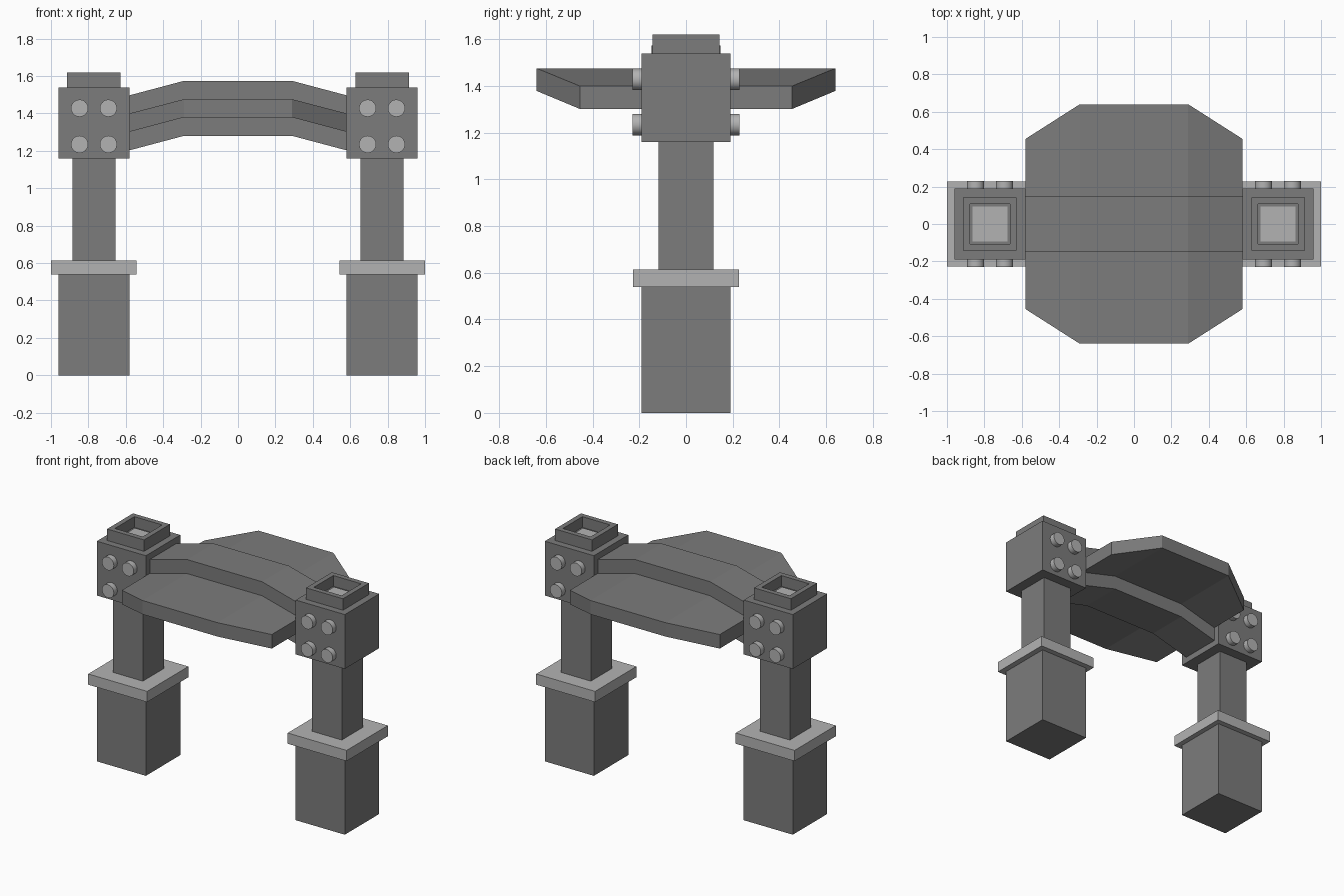
import bpy, bmesh, math

if "Cube" in bpy.data.objects:
    bpy.data.objects.remove(bpy.data.objects["Cube"])


def material(name, v):
    m = bpy.data.materials.new(name)
    m.diffuse_color = (v, v, v, 1)
    m.use_nodes = True
    m.node_tree.nodes["Principled BSDF"].inputs["Base Color"].default_value = m.diffuse_color
    return m


DARK = material("dark_grey", 0.2)
LIGHT = material("light_grey", 0.45)


def finish(name, bm, mat):
    bmesh.ops.recalc_face_normals(bm, faces=bm.faces)
    me = bpy.data.meshes.new(name)
    bm.to_mesh(me)
    bm.free()
    me.materials.append(mat)
    ob = bpy.data.objects.new(name, me)
    bpy.context.collection.objects.link(ob)
    return ob


def block(name, cx, hx, hy, z0, z1, mat, recess=None):
    """Box; recess = (rim width, depth) sinks a socket into the top."""
    bm = bmesh.new()
    bmesh.ops.create_cube(bm, size=1)
    for v in bm.verts:
        v.co = (cx + v.co.x * 2 * hx, v.co.y * 2 * hy, z0 + (v.co.z + 0.5) * (z1 - z0))
    if recess:
        bm.normal_update()
        top = [f for f in bm.faces if f.normal.z > 0.9]
        bmesh.ops.inset_region(bm, faces=top, thickness=recess[0])
        ext = bmesh.ops.extrude_face_region(bm, geom=top)
        bmesh.ops.delete(bm, geom=top, context='FACES_ONLY')
        for v in ext["geom"]:
            if isinstance(v, bmesh.types.BMVert):
                v.co.z -= recess[1]
    return finish(name, bm, mat)


def arched_strip(name, stations, mat):
    """Rectangular sections (x, y0, y1, z0, z1) joined along x."""
    bm = bmesh.new()
    rings = [[bm.verts.new(c) for c in ((x, a, l), (x, b, l), (x, b, h), (x, a, h))]
             for x, a, b, l, h in stations]
    for r, s in zip(rings, rings[1:]):
        for i in range(4):
            j = (i + 1) % 4
            bm.faces.new((r[i], r[j], s[j], s[i]))
    bm.faces.new(rings[0])
    bm.faces.new(rings[-1])
    return finish(name, bm, mat)


for side, s in (("left", -1), ("right", 1)):
    # stacked post
    cx = s * 0.77
    block(side + "_base", cx, 0.19, 0.19, 0, 0.54, DARK)
    block(side + "_collar", s * 0.772, 0.228, 0.228, 0.54, 0.615, LIGHT)
    block(side + "_column", cx, 0.116, 0.118, 0.615, 1.16, DARK)
    block(side + "_head", cx, 0.19, 0.19, 1.16, 1.54, DARK)
    # cap with a light socket floor
    block(side + "_cap", cx, 0.143, 0.143, 1.54, 1.62, DARK, recess=(0.05, 0.075))
    block(side + "_socket_floor", cx, 0.093, 0.093, 1.54, 1.55, LIGHT)
    # bolts on front and back
    for fy in (-1, 1):
        for dx in (-0.077, 0.077):
            for z in (1.235, 1.428):
                bpy.ops.mesh.primitive_cylinder_add(
                    vertices=32, radius=0.046, depth=0.06,
                    location=(cx + dx, fy * 0.199, z), rotation=(math.pi / 2, 0, 0))
                bolt = bpy.context.object
                bolt.name = side + "_bolt"
                bolt.data.materials.append(LIGHT)
                bpy.ops.object.shade_smooth_by_angle()

# central arched beam
ends, mid = (-0.147, 0.147, 1.203, 1.497), (-0.147, 0.147, 1.28, 1.574)
arched_strip("beam", [(-0.58, *ends), (-0.29, *mid), (0.29, *mid), (0.58, *ends)], DARK)

# side wings of the arch
for name, s in (("front_wing", -1), ("back_wing", 1)):
    ends = (s * 0.147, s * 0.455, 1.302, 1.4)
    mid = (s * 0.147, s * 0.64, 1.379, 1.476)
    arched_strip(name, [(-0.58, *ends), (-0.29, *mid), (0.29, *mid), (0.58, *ends)], DARK)
